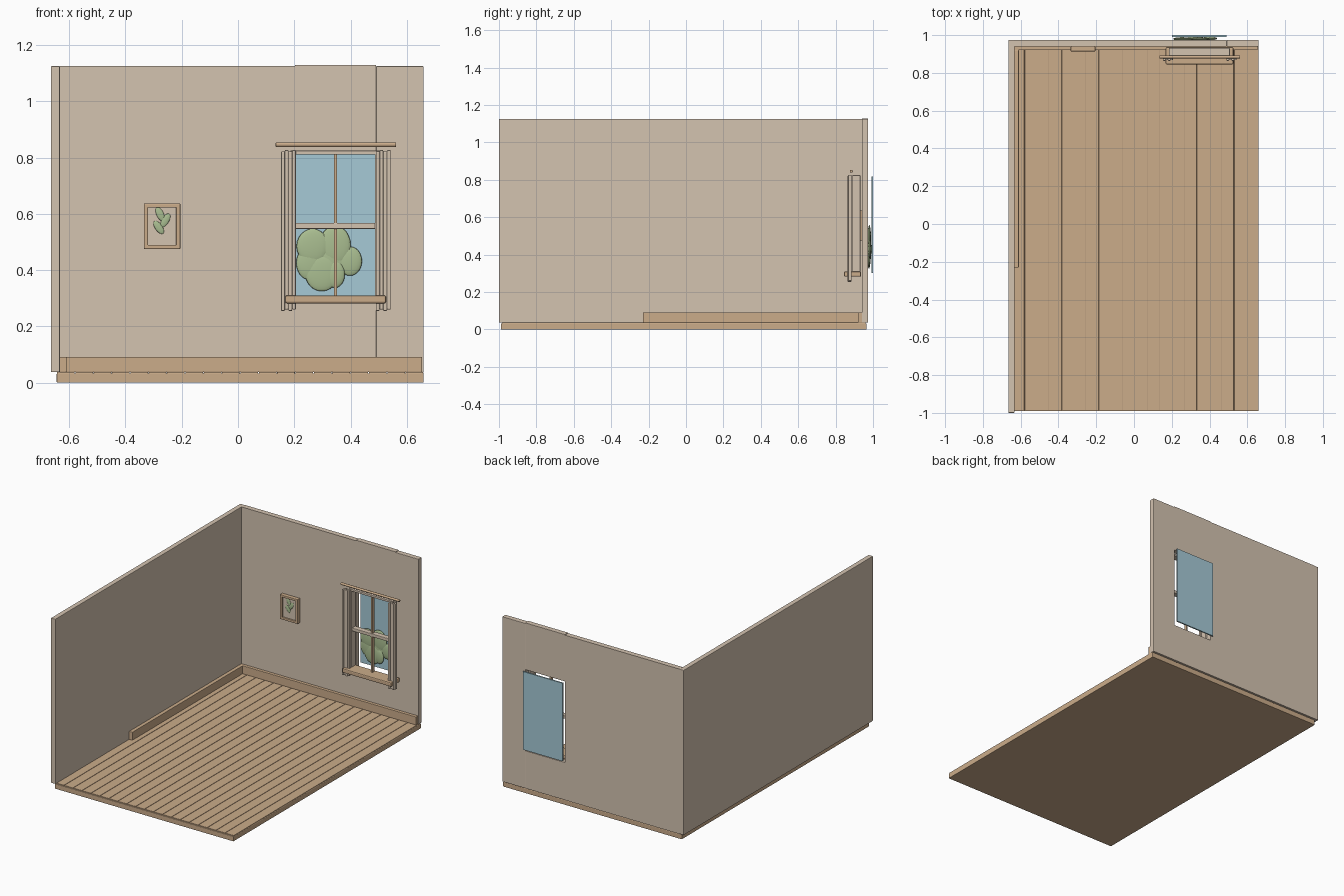
import bpy, bmesh, math
from mathutils import Matrix

if "Cube" in bpy.data.objects:
    bpy.data.objects.remove(bpy.data.objects["Cube"])


def material(name, rgb):
    m = bpy.data.materials.new(name)
    lin = [((c / 255 + 0.055) / 1.055) ** 2.4 for c in rgb]
    m.diffuse_color = (*lin, 1)
    m.use_nodes = True
    m.node_tree.nodes["Principled BSDF"].inputs["Base Color"].default_value = m.diffuse_color
    return m


WALL = material("warm beige", (212, 195, 176))
WOOD = material("light wood", (203, 172, 138))
SKY = material("pale blue", (166, 202, 214))
LEAF = material("soft green", (170, 190, 145))


def finish(name, bm, mat, bevel=0.0, smooth=False):
    bmesh.ops.recalc_face_normals(bm, faces=bm.faces)
    me = bpy.data.meshes.new(name)
    bm.to_mesh(me)
    bm.free()
    me.materials.append(mat)
    ob = bpy.data.objects.new(name, me)
    bpy.context.collection.objects.link(ob)
    if smooth:
        me.shade_smooth()
    if bevel:
        mod = ob.modifiers.new("soft edges", 'BEVEL')
        mod.width = bevel
        mod.segments = 2
    return ob


def box(name, x, y, z, mat, bevel=0.0):
    """Box from (min, max) pairs on each axis."""
    bm = bmesh.new()
    mid = [(a + b) / 2 for a, b in (x, y, z)]
    size = [b - a for a, b in (x, y, z)]
    bmesh.ops.create_cube(bm, size=1, matrix=Matrix.Translation(mid) @ Matrix.Diagonal((*size, 1)))
    return finish(name, bm, mat, bevel)


def blob(name, pos, radii, mat, tilt=0):
    """Flattened ellipsoid, tilted in the wall plane."""
    bm = bmesh.new()
    bmesh.ops.create_uvsphere(bm, u_segments=20, v_segments=12, radius=1,
                              matrix=Matrix.Translation(pos)
                              @ Matrix.Rotation(math.radians(tilt), 4, 'Y')
                              @ Matrix.Diagonal((*radii, 1)))
    return finish(name, bm, mat, smooth=True)


# Floor: slab with a row of boards on top
X0, X1, BOARDS = -0.645, 0.66, 20
box("floor_slab", (X0, X1), (-0.99, 0.965), (0, 0.033), WOOD, 0.003)
step = (X1 - X0) / BOARDS
for i in range(BOARDS):
    a = X0 + i * step
    box(f"floor_board_{i + 1}", (a + 0.0012, a + step - 0.0012), (-0.985, 0.96),
        (0.03, 0.038), WOOD, 0.0015)

# Walls, with the back wall built around the window opening
BACK = (0.94, 0.974)
box("left_wall", (-0.665, -0.633), (-1.0, 0.974), (0.037, 1.125), WALL, 0.003)
box("back_wall_left", (-0.634, 0.202), BACK, (0.037, 1.125), WALL)
box("back_wall_right", (0.491, 0.66), BACK, (0.037, 1.125), WALL, 0.002)
box("wall_above_window", (0.202, 0.491), BACK, (0.82, 1.129), WALL, 0.001)
box("wall_below_window", (0.202, 0.491), BACK, (0.037, 0.285), WALL, 0.001)

# Baseboards
box("back_baseboard", (-0.633, 0.655), (0.92, 0.943), (0.037, 0.091), WOOD, 0.002)
box("left_baseboard", (-0.635, -0.61), (-0.23, 0.921), (0.037, 0.091), WOOD, 0.002)

# View outside: sky plate and bush
box("sky_panel", (0.202, 0.491), (0.991, 1.0), (0.303, 0.818), SKY)
bush = [(0.265, 0.485, 0.057, 0.062), (0.345, 0.488, 0.056, 0.07), (0.398, 0.432, 0.043, 0.052),
        (0.298, 0.39, 0.06, 0.065), (0.255, 0.425, 0.048, 0.06), (0.325, 0.43, 0.06, 0.07),
        (0.345, 0.385, 0.035, 0.048)]
for i, (x, z, rx, rz) in enumerate(bush):
    blob(f"bush_clump_{i + 1}", (x, 0.978 + 0.002 * (i % 3), z), (rx, 0.009, rz), LEAF)

# Window frame, rails and sill
for side, x in (("left", (0.186, 0.206)), ("right", (0.487, 0.507))):
    box(f"window_jamb_{side}", x, (0.89, 0.932), (0.3, 0.825), WALL, 0.002)
box("window_head", (0.2, 0.492), (0.89, 0.932), (0.811, 0.825), WALL, 0.002)
box("window_middle_rail", (0.204, 0.489), (0.895, 0.93), (0.547, 0.568), WALL, 0.003)
box("window_muntin", (0.341, 0.352), (0.9, 0.922), (0.305, 0.814), WOOD, 0.002)
box("window_sill", (0.168, 0.526), (0.845, 0.936), (0.282, 0.31), WOOD, 0.006)

# Curtains: four upright folds per side
for side, start in (("left", 0.153), ("right", 0.490)):
    for i in range(4):
        a = start + i * 0.0132
        dz = 0.005 * (i % 2)
        box(f"curtain_{side}_fold_{i + 1}", (a, a + 0.0134),
            (0.864 + 0.004 * (i % 2), 0.885), (0.255 + dz, 0.822 + dz), WALL, 0.003)

# Curtain rod
bm = bmesh.new()
bmesh.ops.create_cone(bm, cap_ends=True, segments=16, radius1=0.008, radius2=0.008, depth=0.428,
                      matrix=Matrix.Translation((0.348, 0.884, 0.846))
                      @ Matrix.Rotation(math.pi / 2, 4, 'Y'))
finish("curtain_rod", bm, WOOD, 0.002)

# Framed leaf picture
FX, FZ, FY = (-0.335, -0.205), (0.475, 0.637), (0.914, 0.941)
T = 0.015
for name, z in (("top", (FZ[1] - T, FZ[1])), ("bottom", (FZ[0], FZ[0] + T))):
    box(f"picture_frame_{name}", FX, FY, z, WOOD, 0.003)
for name, x in (("left", (FX[0], FX[0] + T)), ("right", (FX[1] - T, FX[1]))):
    box(f"picture_frame_{name}", x, FY, FZ, WOOD, 0.003)
box("picture_canvas", (-0.322, -0.218), (0.925, 0.94), (0.488, 0.624), WALL)
for i, (x, z, tilt) in enumerate([(-0.277, 0.599, -25), (-0.258, 0.577, 30), (-0.282, 0.552, -35)]):
    blob(f"picture_leaf_{i + 1}", (x, 0.924, z), (0.013, 0.004, 0.027), LEAF, tilt)
